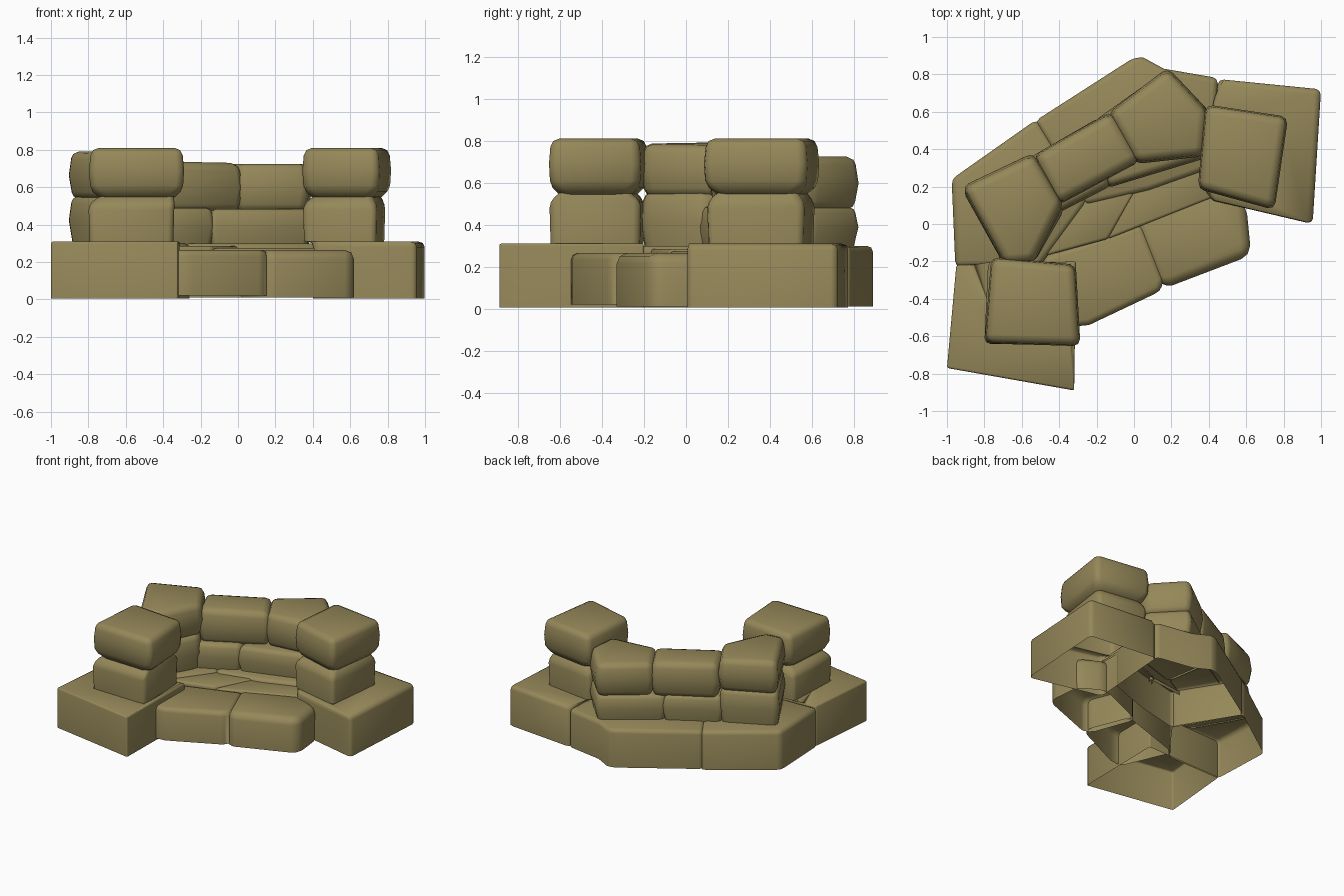
import bpy, bmesh
import math
from mathutils import Vector

if "Cube" in bpy.data.objects:
    bpy.data.objects.remove(bpy.data.objects["Cube"])

stone_mat = bpy.data.materials.new("olive_stone")
stone_mat.diffuse_color = (0.30, 0.245, 0.10, 1)
stone_mat.use_nodes = True
stone_mat.node_tree.nodes["Principled BSDF"].inputs["Base Color"].default_value = stone_mat.diffuse_color
FLAT = (0, 0)


def loft(name, rings, bevel, bottom=False, top=True):
    """Skin a stack of (outline, z, grow, tilt) rings; outlines may run either way round."""
    first = rings[0][0]
    area = sum(a[0] * b[1] - a[1] * b[0] for a, b in zip(first, first[1:] + first[:1]))
    bm = bmesh.new()
    stack = []
    for pts, z, grow, tilt in rings:
        pts = pts if area > 0 else pts[::-1]
        c = sum((Vector(p) for p in pts), Vector((0, 0))) / len(pts)
        ring = []
        for p in pts:
            d = Vector(p) - c
            q = c + d * (1 + grow / d.length)
            ring.append(bm.verts.new((q.x, q.y, z + tilt[0] * d.x + tilt[1] * d.y)))
        stack.append(ring)
    n = len(first)
    for a, b in zip(stack, stack[1:]):
        for i in range(n):
            j = (i + 1) % n
            bm.faces.new((a[i], a[j], b[j], b[i]))
    if top:
        bm.faces.new(stack[-1])
    if bottom:
        bm.faces.new(stack[0][::-1])
    me = bpy.data.meshes.new(name)
    bm.to_mesh(me)
    bm.free()
    me.materials.append(stone_mat)
    ob = bpy.data.objects.new(name, me)
    bpy.context.collection.objects.link(ob)
    mod = ob.modifiers.new("worn_edges", "BEVEL")
    mod.width = bevel
    mod.segments = 2
    mod.limit_method = 'ANGLE'
    mod.angle_limit = 0.5
    bpy.ops.object.select_all(action='DESELECT')
    ob.select_set(True)
    bpy.context.view_layer.objects.active = ob
    bpy.ops.object.shade_smooth_by_angle(angle=math.radians(100))


def base(name, pts, z0, z1, bevel=0.03):
    """Block open underneath."""
    loft(name, [(pts, z0, 0, FLAT), (pts, z1, 0, FLAT)], bevel)


def stone(name, pts, z0, z1, bevel=0.04, tilt=FLAT, bottom=True):
    """Rounded block, slightly swollen in the middle."""
    half = (tilt[0] / 2, tilt[1] / 2)
    loft(name, [(pts, z0, -0.012, FLAT), (pts, (z0 + z1) / 2, 0.012, half), (pts, z1, -0.008, tilt)],
         bevel, bottom)


def pillar(side, foot, lower, upper):
    """Hollow corner block carrying two stacked stones."""
    loft(side + "_corner_block", [(foot, 0.005, 0, FLAT), (foot, 0.31, 0, FLAT), (lower, 0.31, -0.005, FLAT)],
         0.03, top=False)
    loft(side + "_pillar_lower", [(lower, 0.31, 0, FLAT), (lower, 0.51, 0.008, FLAT),
                                  (upper, 0.55, -0.06, FLAT)], 0.03, top=False)
    loft(side + "_pillar_upper", [(upper, 0.545, -0.06, FLAT), (upper, 0.57, 0.002, FLAT),
                                  (upper, 0.69, 0.012, FLAT), (upper, 0.81, -0.002, FLAT)], 0.04)


# Front corners with their pillars
pillar("left",
       [(-0.95, -0.22), (-0.31, -0.2), (-0.32, -0.89), (-1.0, -0.77)],
       [(-0.775, -0.2), (-0.355, -0.22), (-0.345, -0.645), (-0.795, -0.635)],
       [(-0.755, -0.185), (-0.32, -0.225), (-0.295, -0.645), (-0.79, -0.63)])
pillar("right",
       [(0.45, 0.775), (1.0, 0.72), (0.955, 0.0), (0.40, 0.13)],
       [(0.40, 0.61), (0.785, 0.555), (0.735, 0.10), (0.35, 0.19)],
       [(0.39, 0.63), (0.815, 0.565), (0.745, 0.085), (0.35, 0.195)])

# Base course
base("base_back_left", [(-0.955, -0.23), (-0.975, 0.24), (-0.52, 0.56), (-0.25, 0.12), (-0.5, -0.22)],
     0.005, 0.30)
base("base_back_right", [(-0.53, 0.55), (0.0, 0.89), (0.05, 0.89), (0.16, 0.83), (0.45, 0.78),
                         (0.42, 0.3), (0.08, 0.18), (-0.26, 0.1)], 0.01, 0.30)
base("base_front_left", [(-0.34, -0.55), (-0.24, -0.54), (0.14, -0.36), (0.16, -0.3),
                         (0.04, 0.0), (-0.5, -0.18)], 0.02, 0.265, 0.05)
base("base_front_right", [(0.13, -0.33), (0.2, -0.33), (0.62, -0.17), (0.62, -0.1), (0.6, 0.1),
                          (0.42, 0.2), (0.0, 0.02)], 0.01, 0.265, 0.05)

# Floor slabs inside the ring
base("floor_left", [(-0.55, -0.19), (-0.14, -0.08), (0.02, 0.2), (-0.3, 0.16)], 0.25, 0.285, 0.015)
base("floor_right", [(-0.14, -0.08), (0.42, 0.14), (0.42, 0.38), (0.0, 0.22)], 0.25, 0.275, 0.015)

# Back wall, middle course
stone("wall_lower_left", [(-0.91, 0.18), (-0.54, 0.36), (-0.38, 0.08), (-0.54, -0.2), (-0.69, -0.21)],
      0.29, 0.555, 0.04, bottom=False)
stone("wall_lower_middle", [(-0.55, 0.35), (-0.19, 0.56), (-0.13, 0.21), (-0.42, 0.06)],
      0.29, 0.49, 0.03, bottom=False)
stone("wall_lower_right", [(-0.2, 0.55), (0.18, 0.82), (0.39, 0.6), (0.38, 0.36), (-0.14, 0.2)],
      0.29, 0.485, 0.03, bottom=False)

# Back wall, top course
stone("wall_upper_left", [(-0.91, 0.195), (-0.54, 0.37), (-0.385, 0.11), (-0.54, -0.2), (-0.69, -0.21)],
      0.535, 0.785, 0.04, (-0.03, 0))
stone("wall_upper_middle", [(-0.53, 0.365), (-0.12, 0.595), (0.03, 0.34), (-0.41, 0.105)],
      0.465, 0.735, 0.045, (-0.02, 0))
stone("wall_upper_right", [(-0.13, 0.59), (0.18, 0.825), (0.39, 0.6), (0.37, 0.37), (0.01, 0.33)],
      0.47, 0.725, 0.04)
